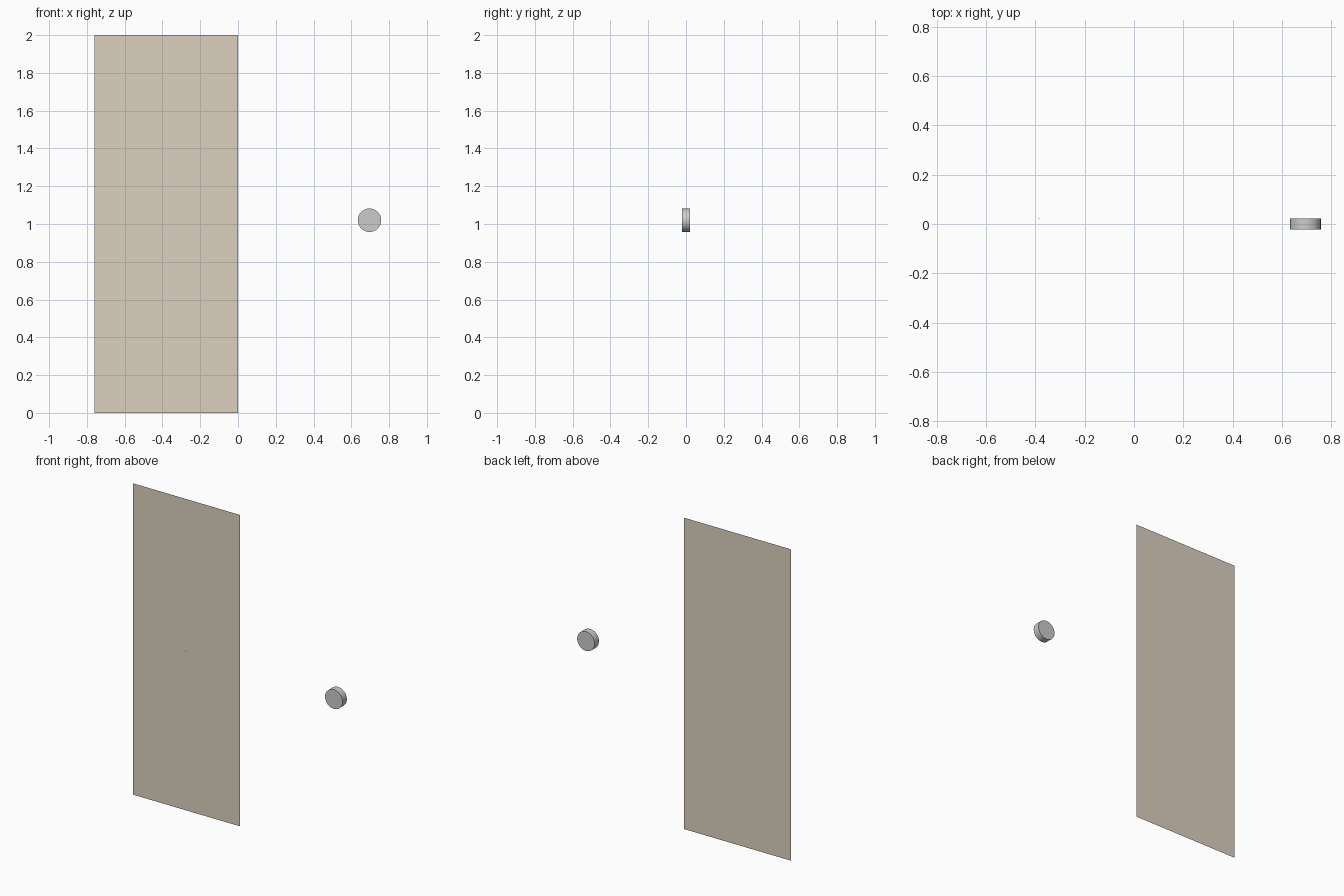
import bpy, bmesh
from math import radians

if "Cube" in bpy.data.objects:
    bpy.data.objects.remove(bpy.data.objects["Cube"])

BACK_Y = 0.022   # plane of the panel, level with the rear of the disc
MID_Z = 1.02     # shared height of the disc and the pivot speck


def cylinder(name, x, y, radius, depth, sides):
    """Cylinder lying along the y axis with smooth sides and sharp rims."""
    bpy.ops.mesh.primitive_cylinder_add(
        vertices=sides, radius=radius, depth=depth,
        location=(x, y, MID_Z), rotation=(radians(90), 0, 0))
    ob = bpy.context.object
    ob.name = name
    bpy.ops.object.shade_smooth_by_angle(angle=radians(40))
    return ob


# Tall thin panel: a single upright sheet
mesh = bpy.data.meshes.new("panel")
bm = bmesh.new()
corners = [(-0.761, 0), (0, 0), (0, 2), (-0.761, 2)]
bm.faces.new([bm.verts.new((x, BACK_Y, z)) for x, z in corners])
bm.to_mesh(mesh)
bm.free()
panel = bpy.data.objects.new("panel", mesh)
bpy.context.collection.objects.link(panel)

beige = bpy.data.materials.new("beige")
beige.diffuse_color = (0.72, 0.64, 0.53, 1)
beige.use_nodes = True
beige.node_tree.nodes["Principled BSDF"].inputs["Base Color"].default_value = beige.diffuse_color
mesh.materials.append(beige)

# Short round disc standing beside the panel
cylinder("round_disc", 0.696, 0, 0.062, 2 * BACK_Y, 48)

# Tiny speck at the middle of the panel
cylinder("centre_speck", -0.386, BACK_Y - 0.001, 0.002, 0.002, 8)
